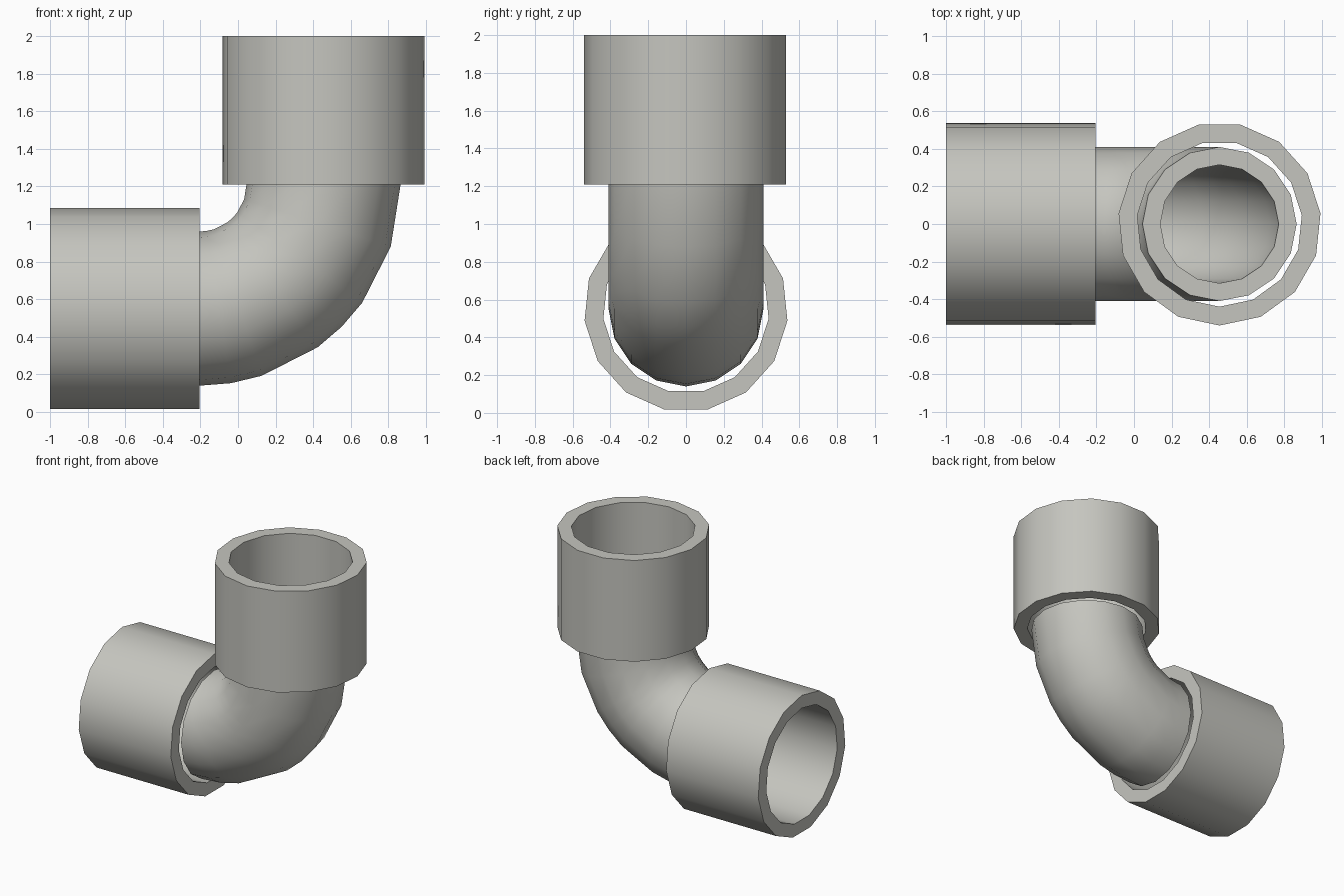
import bpy, bmesh
from math import sin, cos, pi, radians
from mathutils import Vector

cube = bpy.data.objects.get("Cube")
if cube:
    bpy.data.objects.remove(cube, do_unlink=True)

SOCKET_OUT, SOCKET_IN = 0.54, 0.44
PIPE_OUT, PIPE_IN = 0.41, 0.315
AXIS_X, AXIS_Z = 0.455, 0.545      # centre lines of the two openings
BEND_X, BEND_Z = -0.205, 1.21      # centre of the bend
BEND_R = AXIS_X - BEND_X

grey = bpy.data.materials.new("pale warm grey")
grey.use_nodes = True
colour = (0.56, 0.56, 0.52, 1)
grey.diffuse_color = colour
grey.node_tree.nodes["Principled BSDF"].inputs["Base Color"].default_value = colour


def tube(name, stations, outer, inner, sides, turn):
    """Hollow tube swept through (centre, tangent) stations lying in the xz plane."""
    bm = bmesh.new()
    across = Vector((0, 1, 0))

    def ring(centre, tangent, radius):
        side = across.cross(tangent)
        points = []
        for i in range(sides):
            a = turn + 2 * pi * i / sides
            points.append(bm.verts.new(centre + radius * (cos(a) * side + sin(a) * across)))
        return points

    # outer skin forwards, inner skin backwards, closing on the first ring
    rings = [ring(c, t, outer) for c, t in stations]
    rings += [ring(c, t, inner) for c, t in reversed(stations)]
    for a, b in zip(rings, rings[1:] + rings[:1]):
        for i in range(sides):
            j = (i + 1) % sides
            bm.faces.new((a[i], a[j], b[j], b[i]))
    bmesh.ops.recalc_face_normals(bm, faces=bm.faces)

    mesh = bpy.data.meshes.new(name)
    bm.to_mesh(mesh)
    bm.free()
    mesh.materials.append(grey)
    obj = bpy.data.objects.new(name, mesh)
    bpy.context.collection.objects.link(obj)
    bpy.ops.object.select_all(action='DESELECT')
    obj.select_set(True)
    bpy.context.view_layer.objects.active = obj
    bpy.ops.object.shade_smooth_by_angle(angle=radians(40))
    return obj


# Wide sockets at the two ends
X, Z = Vector((1, 0, 0)), Vector((0, 0, 1))
tube("side_socket", [(Vector((x, 0, AXIS_Z)), X) for x in (-1, BEND_X)],
     SOCKET_OUT, SOCKET_IN, 15, pi)
tube("top_socket", [(Vector((AXIS_X, 0, z)), Z) for z in (BEND_Z, 2)],
     SOCKET_OUT, SOCKET_IN, 15, -pi / 2)

# Quarter-turn pipe between them
bend = []
for degrees in (0, 9, 18, 36, 45, 54, 72, 90):
    a = radians(degrees)
    centre = Vector((BEND_X + BEND_R * sin(a), 0, BEND_Z - BEND_R * cos(a)))
    bend.append((centre, Vector((cos(a), 0, sin(a)))))
tube("elbow_pipe", bend, PIPE_OUT, PIPE_IN, 16, 0)
